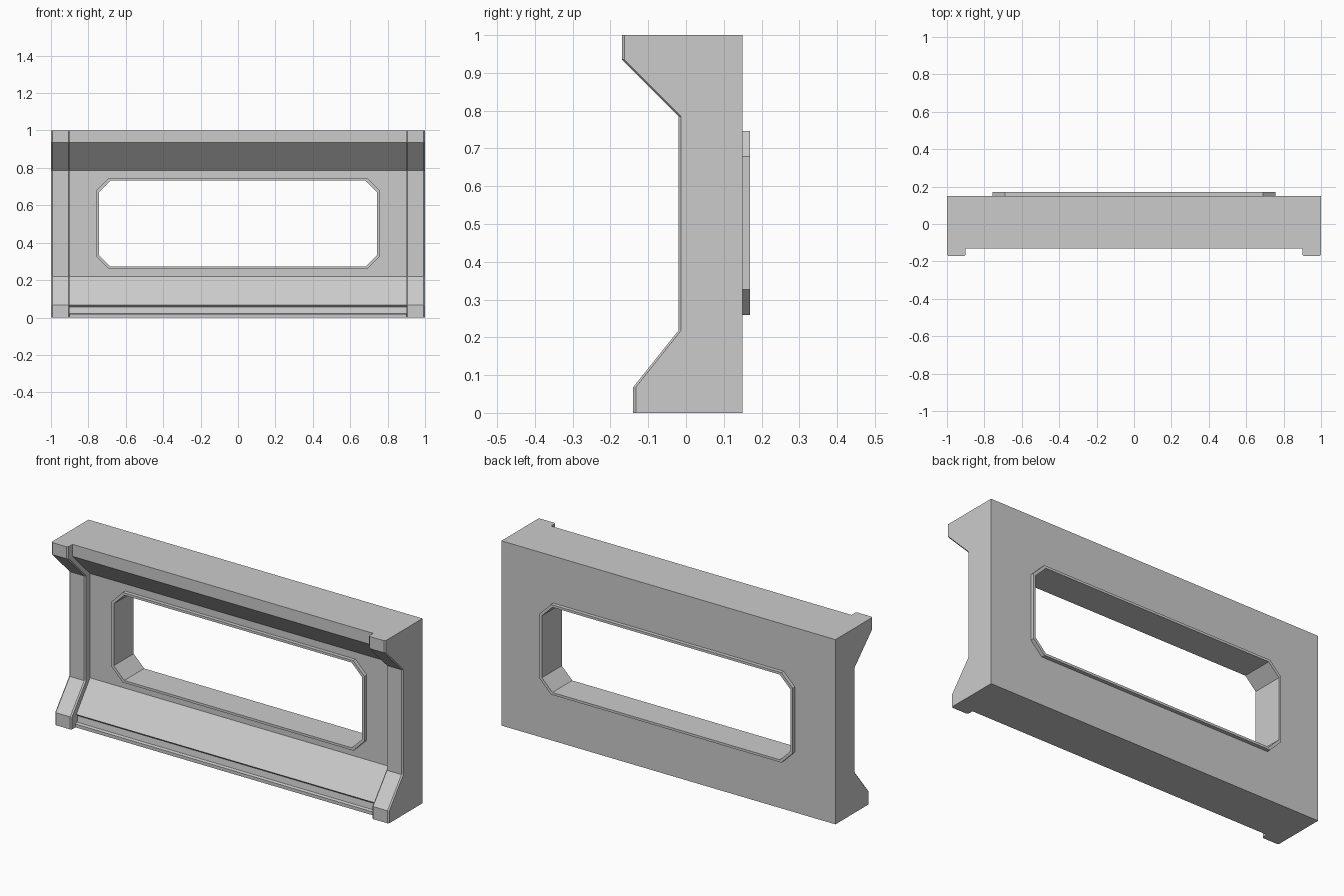
import bpy, bmesh

if "Cube" in bpy.data.objects:
    bpy.data.objects.remove(bpy.data.objects["Cube"])

BACK = 0.15


def finish(name, bm):
    bmesh.ops.recalc_face_normals(bm, faces=bm.faces[:])
    mesh = bpy.data.meshes.new(name)
    bm.to_mesh(mesh)
    bm.free()
    obj = bpy.data.objects.new(name, mesh)
    bpy.context.collection.objects.link(obj)
    return obj


def loft(name, sections, capped=True):
    """Join matching rings of points; an uncapped loft closes on itself."""
    bm = bmesh.new()
    rings = [[bm.verts.new(p) for p in s] for s in sections]
    n = len(rings[0])
    count = len(rings)
    for k in range(count - 1 if capped else count):
        a, b = rings[k], rings[(k + 1) % count]
        for i in range(n):
            j = (i + 1) % n
            bm.faces.new((a[i], a[j], b[j], b[i]))
    if capped:
        bm.faces.new(rings[0])
        bm.faces.new(rings[-1])
    return finish(name, bm)


def octagon(hw, hh, cut, y, zc=0.5025):
    pts = [(hw, hh - cut), (hw - cut, hh), (cut - hw, hh), (-hw, hh - cut),
           (-hw, cut - hh), (cut - hw, -hh), (hw - cut, -hh), (hw, cut - hh)]
    return [(x, y, z + zc) for x, z in pts]


# Recessed wall panel with sloped cornice, sloped base and a drip groove
panel_profile = [(BACK, 0), (-0.105, 0), (-0.105, 0.018), (-0.09, 0.022),
                 (-0.085, 0.055), (-0.098, 0.067), (0.02, 0.22),
                 (0.02, 0.785), (-0.13, 0.935), (-0.13, 1), (BACK, 1)]
panel = loft("wall_panel", [[(x, y, z) for y, z in panel_profile]
                            for x in (-0.9, 0.9)])

# Window opening
cutter = loft("window_cutter", [octagon(0.75, 0.2375, 0.066, y)
                                for y in (-0.3, 0.3)])
cutter.hide_render = True
cut = panel.modifiers.new("window", 'BOOLEAN')
cut.operation = 'DIFFERENCE'
cut.solver = 'EXACT'
cut.object = cutter
bpy.context.view_layer.objects.active = panel
bpy.ops.object.modifier_apply(modifier=cut.name)
bpy.data.objects.remove(cutter)

# Thin window frame standing proud of both wall faces
outer, inner = (0.757, 0.2435, 0.067), (0.744, 0.2305, 0.063)
loft("window_frame", [octagon(*outer, 0.0), octagon(*outer, 0.17),
                      octagon(*inner, 0.17), octagon(*inner, 0.0)], False)

# End ribs with small chamfers along their front edges
rib_profile = [(BACK, 0), (-0.14, 0), (-0.14, 0.068), (-0.02, 0.218),
               (-0.02, 0.785), (-0.17, 0.935), (-0.17, 1), (BACK, 1)]
for side, label in ((-1, "left"), (1, "right")):
    sections = []
    for x, inset in ((0.9, 0.007), (0.907, 0), (0.993, 0), (1.0, 0.007)):
        sections.append([(side * x, y if y == BACK else y + inset, z)
                         for y, z in rib_profile])
    loft(label + "_rib", sections)
